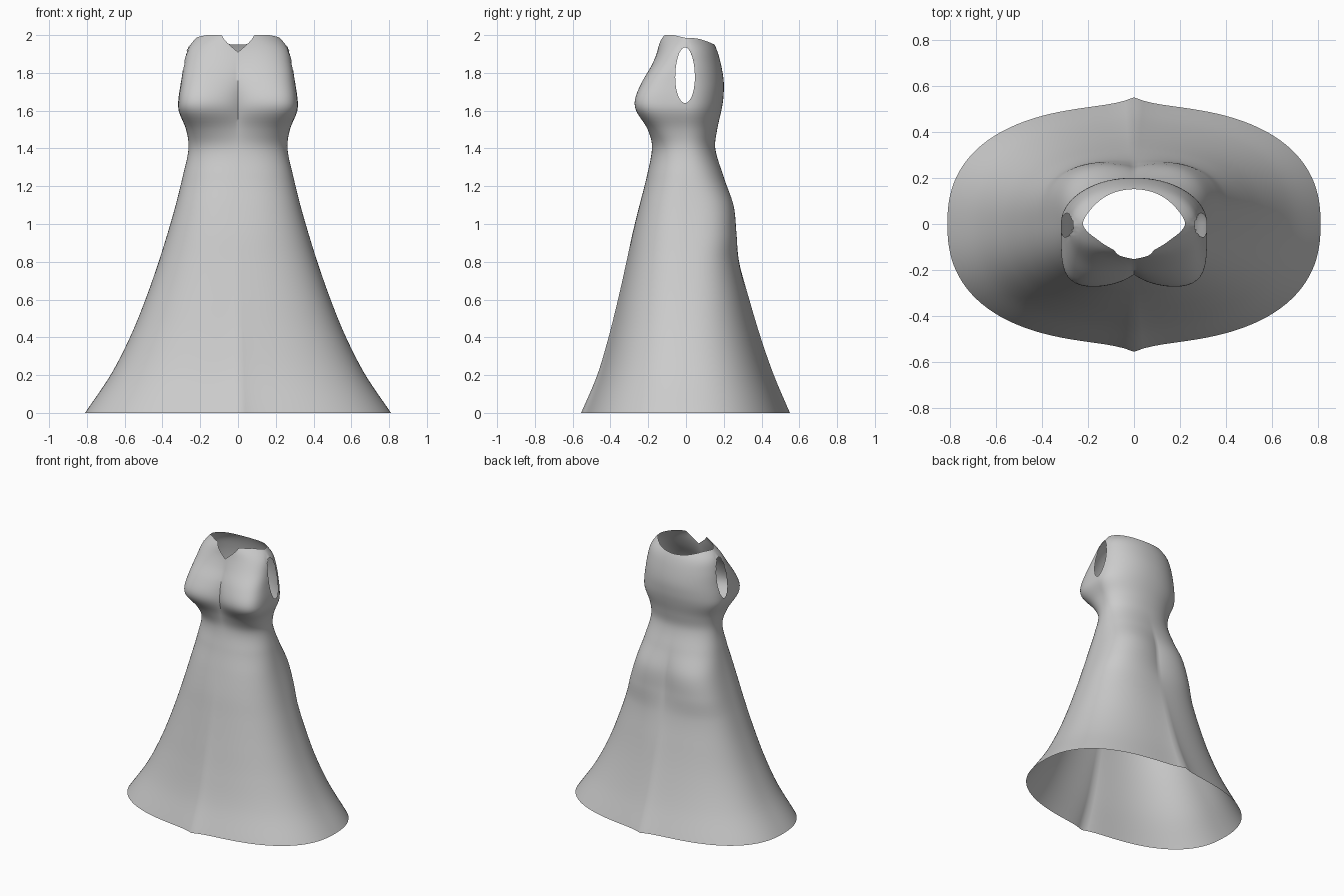
import bpy, bmesh, math

if "Cube" in bpy.data.objects:
    bpy.data.objects.remove(bpy.data.objects["Cube"])

# Sections: z, half width, front depth, back depth, front squareness, back squareness,
# front centre dip, back centre dip (negative = ridge)
SECTIONS = [
    (0.00, .810, .515, .510, 2.4, 2.4, -.040, -.040),
    (0.20, .675, .442, .435, 2.4, 2.4, -.028, -.030),
    (0.40, .572, .390, .375, 2.4, 2.4, -.020, -.020),
    (0.60, .490, .348, .325, 2.4, 2.5, -.012, -.010),
    (0.80, .420, .308, .283, 2.4, 2.7, -.007, .003),
    (0.95, .373, .280, .276, 2.4, 3.0, -.003, .022),
    (1.10, .330, .246, .262, 2.4, 2.9, 0, .024),
    (1.25, .293, .208, .203, 2.3, 2.5, 0, .005),
    (1.40, .262, .180, .155, 2.4, 2.2, 0, 0),
    (1.50, .275, .212, .165, 3.2, 2.1, .020, 0),
    (1.60, .314, .277, .187, 4.6, 2.1, .060, 0),
    (1.66, .315, .283, .197, 4.8, 2.1, .065, 0),
    (1.75, .302, .245, .200, 4.2, 2.1, .042, 0),
    (1.85, .286, .184, .184, 3.2, 2.1, .015, 0),
    (1.93, .264, .148, .160, 2.4, 2.0, 0, 0),
    (2.00, .210, .138, .125, 1.5, 1.6, 0, 0),
]
COLS, ROWS = 128, 100


def section(z):
    """Smooth (Hermite) interpolation of the section table at height z."""
    i = 0
    while i < len(SECTIONS) - 2 and z > SECTIONS[i + 1][0]:
        i += 1
    p, q = SECTIONS[i], SECTIONS[i + 1]
    o, r = SECTIONS[max(i - 1, 0)], SECTIONS[min(i + 2, len(SECTIONS) - 1)]
    h = q[0] - p[0]
    t = (z - p[0]) / h
    out = []
    for k in range(1, 8):
        m0 = (q[k] - o[k]) / (q[0] - o[0]) * h
        m1 = (r[k] - p[k]) / (r[0] - p[0]) * h
        out.append((2*t**3 - 3*t**2 + 1) * p[k] + (t**3 - 2*t**2 + t) * m0
                   + (3*t**2 - 2*t**3) * q[k] + (t**3 - t**2) * m1)
    return out


def point(ang, z):
    a, f, b, nf, nb, df, db = section(z)
    c, s = math.cos(ang), math.sin(ang)
    depth, n, dip = (f, nf, df) if s < 0 else (b, nb, db)
    r = (abs(c)**n + abs(s)**n) ** (-1 / n)
    x = a * c * r
    y = abs(depth * s * r)
    y -= dip * math.exp(-abs(x) / .09) * min(1, abs(s) * 1.5)
    return x, math.copysign(y, s), z


def top_edge(ang):
    """Neckline height: V notch in front, shallow scoop behind."""
    c, s = abs(math.cos(ang)), math.sin(ang)
    if s < 0:
        x = abs(point(ang, 2.0)[0])
        return 1.985 + .015 * min(1, -s * 2) - .09 * max(0, 1 - x / .085)
    return 1.985 - .035 * s**3


# Dress: lofted open shell
bm = bmesh.new()
rings = []
for i in range(ROWS + 1):
    ring = []
    for j in range(COLS):
        ang = 2 * math.pi * j / COLS
        z = 2.0 * i / ROWS
        if z > 1.7:
            z = 1.7 + (z - 1.7) * (top_edge(ang) - 1.7) / .3
        ring.append(bm.verts.new(point(ang, z)))
    rings.append(ring)
for lo, hi in zip(rings, rings[1:]):
    for j in range(COLS):
        k = (j + 1) % COLS
        bm.faces.new((lo[j], lo[k], hi[k], hi[j]))


# Armholes: teardrop openings on both sides
def arm_t(y, z):
    h = .16 if z > 1.775 else .135
    return math.hypot((y + .005) / .052, (z - 1.775) / h)


hole = []
for f in bm.faces:
    m = f.calc_center_median()
    if arm_t(m.y, m.z) < 1 and abs(m.x) > .15:
        hole.append(f)
rim = {v for f in hole for v in f.verts}
bmesh.ops.delete(bm, geom=hole, context='FACES')
for v in rim:
    if v.is_valid:
        d = arm_t(v.co.y, v.co.z)
        v.co.y = -.005 + (v.co.y + .005) / d
        v.co.z = 1.775 + (v.co.z - 1.775) / d

mesh = bpy.data.meshes.new("dress")
bm.to_mesh(mesh)
bm.free()
dress = bpy.data.objects.new("dress", mesh)
bpy.context.collection.objects.link(dress)
bpy.context.view_layer.objects.active = dress
dress.select_set(True)
bpy.ops.object.shade_smooth_by_angle(angle=math.radians(40))
